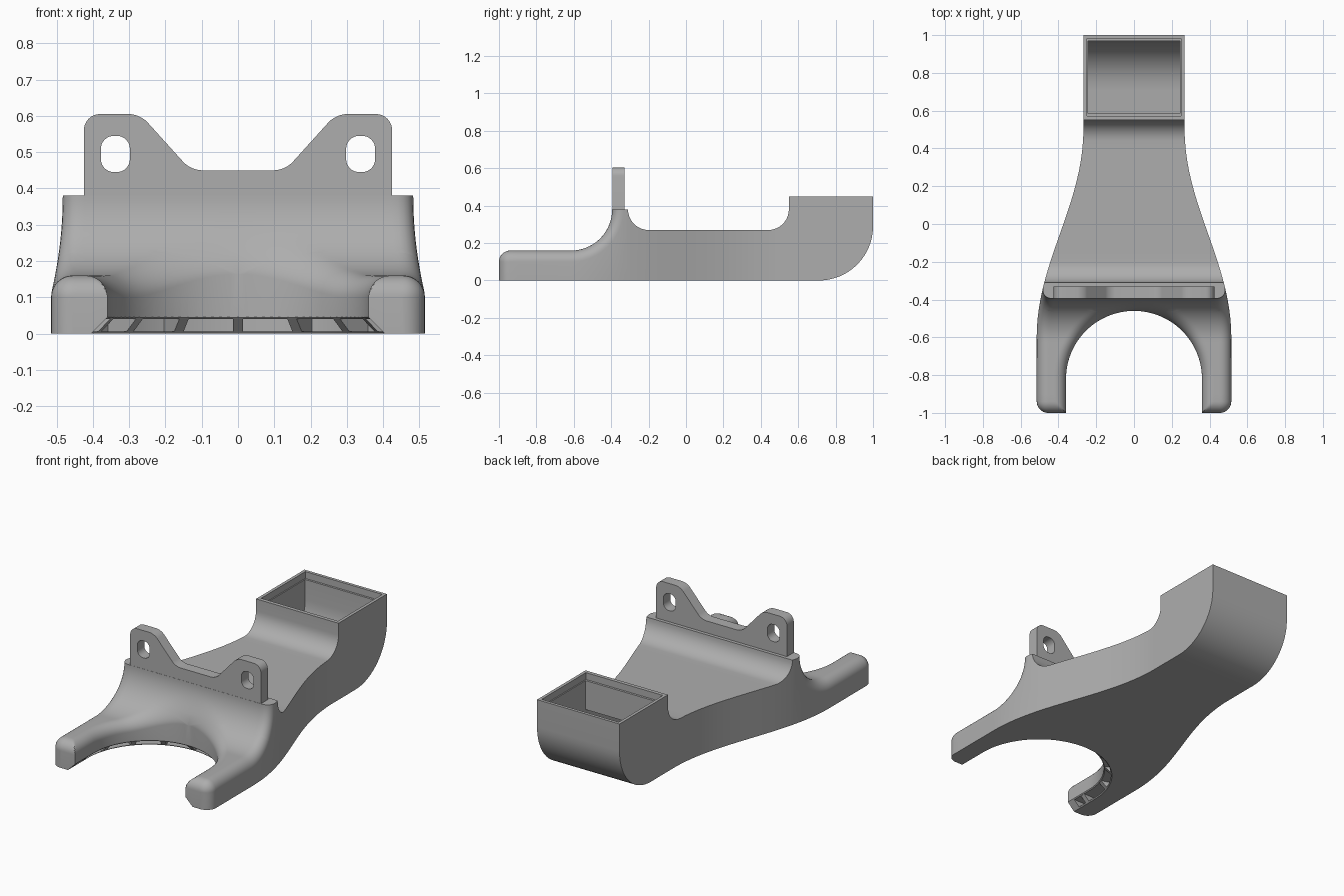
import bpy, bmesh
from math import sin, cos, pi, sqrt, hypot, radians
from mathutils import Vector, Matrix

if "Cube" in bpy.data.objects:
    bpy.data.objects.remove(bpy.data.objects["Cube"])

grey = bpy.data.materials.new("light_grey_plastic")
grey.use_nodes = True
COLOUR = (0.42, 0.42, 0.42, 1)
grey.diffuse_color = COLOUR
grey.node_tree.nodes["Principled BSDF"].inputs["Base Color"].default_value = COLOUR


def make(name, bm):
    bmesh.ops.remove_doubles(bm, verts=bm.verts[:], dist=1e-5)
    bmesh.ops.recalc_face_normals(bm, faces=bm.faces[:])
    mesh = bpy.data.meshes.new(name)
    bm.to_mesh(mesh)
    bm.free()
    mesh.materials.append(grey)
    ob = bpy.data.objects.new(name, mesh)
    bpy.context.collection.objects.link(ob)
    return ob


def loft(name, ring_a, ring_b):
    """Closed solid between two matching rings of 3D points."""
    bm = bmesh.new()
    a = [bm.verts.new(p) for p in ring_a]
    b = [bm.verts.new(p) for p in ring_b]
    bm.faces.new(a)
    bm.faces.new(b)
    for i in range(len(a)):
        j = (i + 1) % len(a)
        bm.faces.new((a[i], a[j], b[j], b[i]))
    return make(name, bm)


def side_prism(name, pts, half):
    return loft(name, [(-half, y, z) for y, z in pts], [(half, y, z) for y, z in pts])


def front_prism(name, pts, y0, y1):
    return loft(name, [(x, y0, z) for x, z in pts], [(x, y1, z) for x, z in pts])


def rounded(corners, steps=8):
    """Polygon from (x, z, fillet length) corners."""
    out = []
    for i, (x, z, t) in enumerate(corners):
        c = Vector((x, z))
        d1 = (Vector(corners[i - 1][:2]) - c).normalized()
        d2 = (Vector(corners[(i + 1) % len(corners)][:2]) - c).normalized()
        if t == 0:
            out.append(c)
            continue
        for k in range(steps + 1):
            a = pi / 2 * k / steps
            out.append(c + d1 * t * (1 - sin(a)) + d2 * t * (1 - cos(a)))
    return out


def activate(ob):
    bpy.ops.object.select_all(action='DESELECT')
    ob.select_set(True)
    bpy.context.view_layer.objects.active = ob


def cut(ob, cutter):
    cutter.hide_render = True
    mod = ob.modifiers.new("cut", 'BOOLEAN')
    mod.operation, mod.solver, mod.object = 'DIFFERENCE', 'EXACT', cutter
    activate(ob)
    bpy.ops.object.modifier_apply(modifier=mod.name)
    bpy.data.objects.remove(cutter)


def smooth(ob):
    activate(ob)
    bpy.ops.object.shade_smooth_by_angle(angle=radians(30))


# Shared dimensions: fork arc, edge fillet, shoulder sweep
FORK_Y, FORK_R, FIL = -0.82, 0.36, 0.06
SWEEP_Y, SWEEP_R, TOP = -0.615, 0.22, 0.38
WALL_R, WALL_Y = 0.29, 0.71


def half_width(y):
    t = min(1, max(0, (y + 0.6) / 1.1))
    return 0.268 + 0.247 * (1 + cos(pi * t)) / 2


def inner_x(y):
    if y <= FORK_Y:
        return FORK_R
    return sqrt(max(0, FORK_R ** 2 - (y - FORK_Y) ** 2))


def drop(a):
    return FIL - sqrt(max(0, FIL ** 2 - a * a))


# Lengthwise stations: (y, top z, bottom z, filleted)
front = [-1 + FIL * (1 - cos(pi / 2 * k / 8)) for k in range(9)] + [-0.9, -0.86]
front += [FORK_Y + FORK_R * sin(pi / 2 * k / 28) for k in range(29)]
front += [SWEEP_Y + SWEEP_R * sin(pi / 4 * (1 + k / 14)) for k in range(1, 15)]
stations = []
for y in sorted(front):
    s = max(0, y - SWEEP_Y)
    stations.append((y, TOP - sqrt(max(0, SWEEP_R ** 2 - s * s)), 0, True))
quarter = [pi / 2 * k / 10 for k in range(11)]
stations += [(-0.2 - 0.11 * cos(a), TOP - 0.11 * sin(a), 0, False) for a in quarter]
stations += [(-0.2 + 0.64 * k / 12, 0.27, 0, False) for k in range(1, 12)]
stations += [(0.44 + 0.11 * sin(a), TOP - 0.11 * cos(a), 0, False) for a in quarter]
stations += [(0.55, 0.45, 0, False)]
stations += [(WALL_Y + WALL_R * sin(pi / 2 * k / 16), 0.45,
              WALL_R * (1 - cos(pi / 2 * k / 16)), False) for k in range(17)]

# Duct body: half grid of top and bottom skins, mirrored
N = 28
bm = bmesh.new()
tops, bottoms = [], []
for y, zt, zb, filleted in stations:
    tr, br = [], []
    xi = inner_x(y) if y < FORK_Y + FORK_R else 0
    for k in range(N + 1):
        u = (1 - cos(pi * k / N)) / 2
        base = half_width(y)
        tip = max(0, FIL - (y + 1))
        xo = base - drop(tip)
        x, yy, z = xi + (xo - xi) * u, y, zt
        if filleted:
            f_out = drop(hypot(max(0, FIL - (base - x)), tip))
            d_in = hypot(x, y - FORK_Y) - FORK_R if y > FORK_Y else x - FORK_R
            f_in = drop(max(0, FIL - max(0, d_in)))
            lean = min(1, max(0, y - SWEEP_Y) / SWEEP_R)
            yy += f_out * lean
            z -= max(f_out * sqrt(1 - lean * lean), f_in)
            x = xi + (xo - base + half_width(yy) - xi) * u
        tr.append(bm.verts.new((x, yy, z)))
        br.append(bm.verts.new((x, yy, zb)))
    tops.append(tr)
    bottoms.append(br)
for i in range(len(stations) - 1):
    t0, t1, b0, b1 = tops[i], tops[i + 1], bottoms[i], bottoms[i + 1]
    for k in range(N):
        bm.faces.new((t0[k], t0[k + 1], t1[k + 1], t1[k]))
        bm.faces.new((b0[k], b1[k], b1[k + 1], b0[k + 1]))
    bm.faces.new((t0[N], b0[N], b1[N], t1[N]))
    if stations[i + 1][0] < FORK_Y + FORK_R + 1e-4:
        bm.faces.new((t0[0], t1[0], b1[0], b0[0]))
for t, b in ((tops[0], bottoms[0]), (tops[-1], bottoms[-1])):
    for k in range(N):
        bm.faces.new((t[k], b[k], b[k + 1], t[k + 1]))
body = make("duct_body", bm)
mirror = body.modifiers.new("mirror", 'MIRROR')
mirror.merge_threshold = 0.0002
activate(body)
bpy.ops.object.modifier_apply(modifier="mirror")


# Chamfered outlet and air slot under the fork
def u_ring(r, y0, z):
    arc = [(-r * cos(pi * k / 48), FORK_Y + r * sin(pi * k / 48), z) for k in range(49)]
    return [(-r, y0, z)] + arc + [(r, y0, z)]


cut(body, loft("chamfer_cutter", u_ring(0.415, -1.1, -0.01), u_ring(0.35, -1.1, 0.055)))
cut(body, loft("slot_cutter", u_ring(0.47, -0.95, 0.006), u_ring(0.47, -0.95, 0.04)))

# Open socket with a curved floor and a channel leading forward
cavity = [(0.585, 0.5), (0.585, 0.24), (0, 0.24), (0, 0.03)]
cavity += [(WALL_Y + 0.26 * sin(a), 0.29 - 0.26 * cos(a)) for a in quarter]
cavity += [(0.97, 0.5)]
cut(body, side_prism("cavity_cutter", cavity, 0.243))
rim = [(0.572, 0.41), (0.982, 0.41), (0.982, 0.5), (0.572, 0.5)]
cut(body, side_prism("rim_cutter", rim, 0.25))
smooth(body)

# Divider inside the channel
side_prism("channel_divider", [(-0.01, 0.02), (0.5, 0.02), (0.5, 0.25), (-0.01, 0.25)], 0.01)

# Radial ribs across the air slot
for i in range(-3, 4):
    rib = side_prism("slot_rib", [(0.403, 0.003), (0.363, 0.043), (0.48, 0.043), (0.48, 0.003)], 0.014)
    rib.data.transform(Matrix.Translation((0, FORK_Y, 0)) @ Matrix.Rotation(radians(24 * i), 4, 'Z'))
for side in (-1, 1):
    rib = side_prism("slot_end_rib", [(0.403, 0.003), (0.363, 0.043), (0.48, 0.043), (0.48, 0.003)], 0.014)
    rib.data.transform(Matrix.Translation((0, -0.88, 0)) @ Matrix.Rotation(-side * pi / 2, 4, 'Z'))

# Mounting bracket with two ears and rounded holes
ear = [(0.425, 0.36, 0), (0.425, 0.605, 0.045), (0.27, 0.605, 0.03), (0.13, 0.45, 0.03)]
outline = ear + [(-x, z, t) for x, z, t in reversed(ear)]
bracket = front_prism("mounting_bracket", rounded(outline), -0.394, -0.33)
for side in (-1, 1):
    cx = side * 0.338
    hole = [(cx - 0.04, 0.445, 0.036), (cx + 0.04, 0.445, 0.036),
            (cx + 0.04, 0.545, 0.036), (cx - 0.04, 0.545, 0.036)]
    cut(bracket, front_prism("hole_cutter", rounded(hole), -0.5, -0.2))
smooth(bracket)
